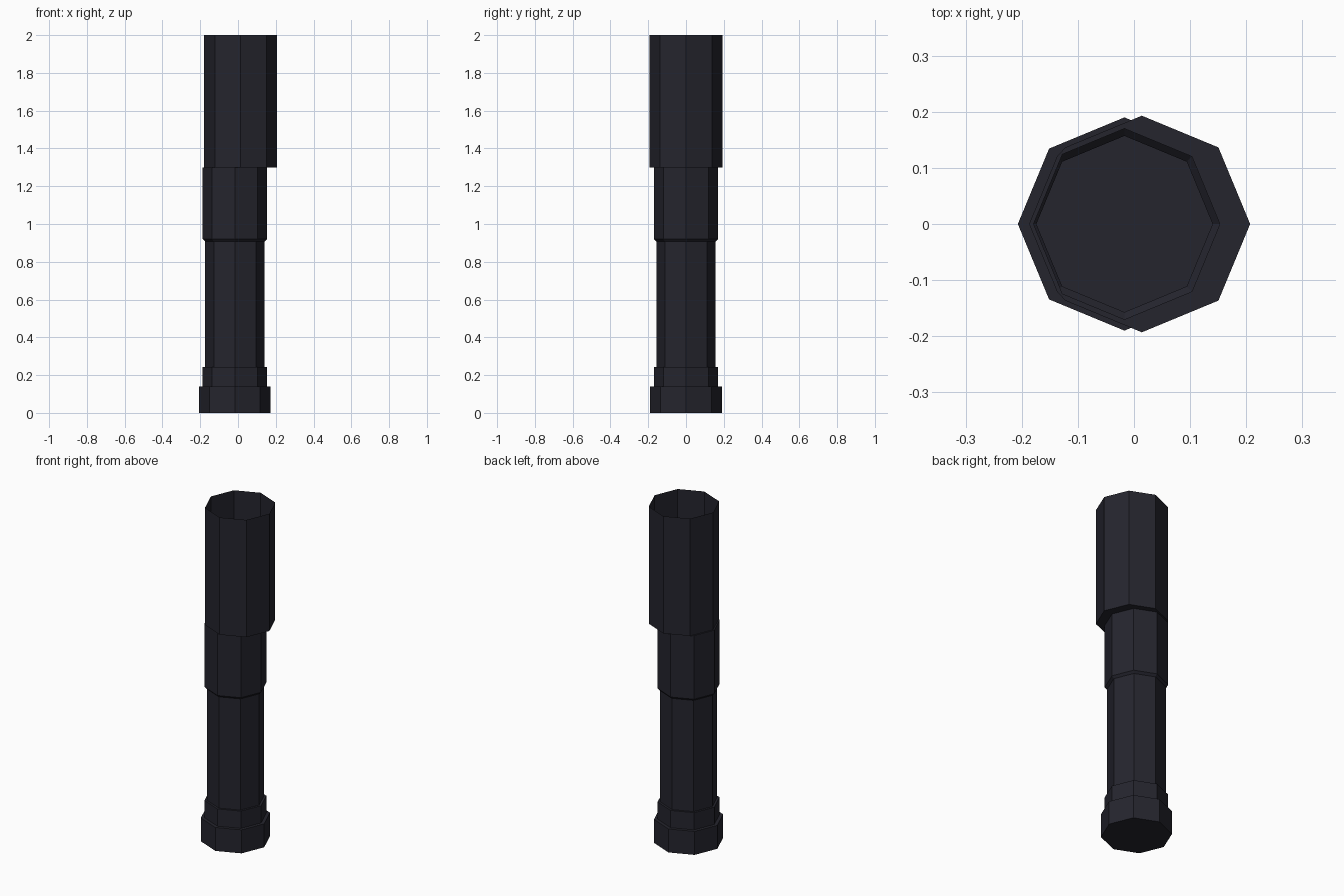
import bpy
import bmesh
from math import cos, sin, pi

cube = bpy.data.objects.get("Cube")
if cube:
    bpy.data.objects.remove(cube, do_unlink=True)

SIDES = 8
LOWER_X = -0.017   # axis of the base, grip and collar
UPPER_X = 0.014    # axis of the offset sleeve

metal = bpy.data.materials.new("dark blue grey metal")
metal.use_nodes = True
colour = (0.018, 0.018, 0.027, 1)
metal.diffuse_color = colour
metal.node_tree.nodes["Principled BSDF"].inputs["Base Color"].default_value = colour


def tube(name, rings, floor=False):
    """Thin octagonal shell through rings of (axis x, radius, height)."""
    bm = bmesh.new()
    loops = []
    for axis, radius, z in rings:
        angles = [2 * pi * i / SIDES for i in range(SIDES)]
        loops.append([bm.verts.new((axis + radius * cos(a), radius * sin(a), z))
                      for a in angles])
    for low, high in zip(loops, loops[1:]):
        for i in range(SIDES):
            j = (i + 1) % SIDES
            bm.faces.new((low[i], low[j], high[j], high[i]))
    if floor:
        bm.faces.new(loops[0][::-1])
    mesh = bpy.data.meshes.new(name)
    bm.to_mesh(mesh)
    bm.free()
    mesh.materials.append(metal)
    obj = bpy.data.objects.new(name, mesh)
    bpy.context.collection.objects.link(obj)
    return obj


BASE_R, COLLAR_R, GRIP_R, SLEEVE_R = 0.19, 0.17, 0.157, 0.193
BASE_TOP, RING_TOP, GRIP_TOP, COLLAR_LOW, COLLAR_TOP = 0.14, 0.243, 0.907, 0.92, 1.3

# Closed foot with its step
tube("base", [(LOWER_X, BASE_R, 0), (LOWER_X, BASE_R, BASE_TOP),
              (LOWER_X, COLLAR_R, BASE_TOP)], floor=True)
# Narrower ring above the foot
tube("base_ring", [(LOWER_X, COLLAR_R, BASE_TOP), (LOWER_X, COLLAR_R, RING_TOP),
                   (LOWER_X, GRIP_R, RING_TOP)])
# Long slim grip
tube("grip", [(LOWER_X, GRIP_R, RING_TOP), (LOWER_X, GRIP_R, GRIP_TOP)])
# Collar with a bevelled lower edge
tube("collar", [(LOWER_X, GRIP_R, GRIP_TOP), (LOWER_X, COLLAR_R, COLLAR_LOW),
                (LOWER_X, COLLAR_R, COLLAR_TOP)])
# Offset open sleeve with the ledge under it
tube("sleeve", [(LOWER_X, COLLAR_R, COLLAR_TOP), (UPPER_X, SLEEVE_R, COLLAR_TOP),
                (UPPER_X, SLEEVE_R, 2)])
